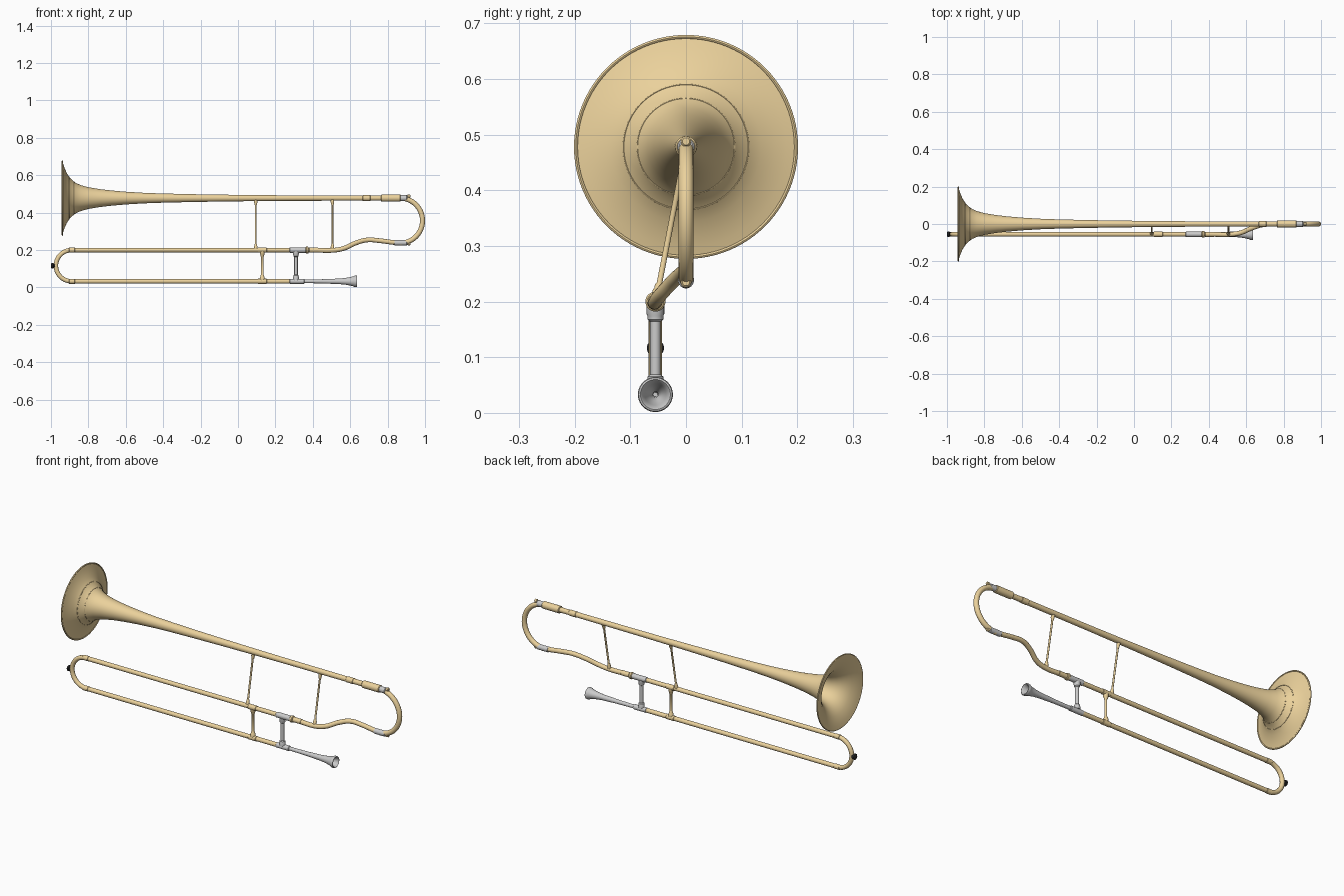
import bpy, bmesh, math
from mathutils import Vector

if "Cube" in bpy.data.objects:
    bpy.data.objects.remove(bpy.data.objects["Cube"])


def material(name, col):
    m = bpy.data.materials.new(name)
    m.diffuse_color = (*col, 1)
    m.use_nodes = True
    m.node_tree.nodes["Principled BSDF"].inputs["Base Color"].default_value = m.diffuse_color
    return m


BRASS = material("brass", (0.83, 0.64, 0.33))
BLACK = material("black_rubber", (0.02, 0.02, 0.02))
SILVER = None
SY, TOP, LOW, BELL = -0.055, 0.2, 0.033, 0.478   # slide y, slide tube heights, bell axis height


def finish(ob, mat):
    if mat:
        ob.data.materials.append(mat)
    bpy.ops.object.select_all(action='DESELECT')
    ob.select_set(True)
    bpy.context.view_layer.objects.active = ob
    bpy.ops.object.shade_smooth_by_angle(angle=math.radians(40))
    return ob


def lathe(name, prof, origin, mat=BRASS, axis=(1, 0, 0), n=32):
    """Revolve (distance, radius) points around an axis through origin."""
    q = Vector((0, 0, 1)).rotation_difference(Vector(axis))
    o = Vector(origin)
    bm = bmesh.new()
    rings = []
    for d, r in prof:
        cnt = 1 if r < 1e-6 else n
        rings.append([bm.verts.new(o + q @ Vector((r * math.cos(2 * math.pi * i / n),
                                                   r * math.sin(2 * math.pi * i / n), d)))
                      for i in range(cnt)])
    for a, b in zip(rings, rings[1:]):
        for i in range(n):
            j = (i + 1) % n
            vs = [a[i % len(a)], a[j % len(a)], b[j % len(b)], b[i % len(b)]]
            vs = list(dict.fromkeys(vs))
            if len(vs) > 2:
                bm.faces.new(vs)
    bmesh.ops.recalc_face_normals(bm, faces=bm.faces)
    me = bpy.data.meshes.new(name)
    bm.to_mesh(me)
    bm.free()
    ob = bpy.data.objects.new(name, me)
    bpy.context.collection.objects.link(ob)
    return finish(ob, mat)


def sleeve(name, x0, x1, r, y, z, mat=BRASS):
    """Capped collar with bevelled ends."""
    b = min(0.003, (x1 - x0) / 4)
    return lathe(name, [(x0, 0), (x0, r - b), (x0 + b, r), (x1 - b, r), (x1, r - b), (x1, 0)],
                 (0, y, z), mat)


def pipe(name, pts, r, mat=BRASS, smooth=False):
    """Round tube along a path."""
    cu = bpy.data.curves.new(name, 'CURVE')
    cu.dimensions = '3D'
    cu.bevel_depth, cu.bevel_resolution = r, 6
    cu.use_fill_caps = True
    cu.resolution_u = 10
    sp = cu.splines.new('BEZIER' if smooth else 'POLY')
    store = sp.bezier_points if smooth else sp.points
    store.add(len(pts) - 1)
    for p, c in zip(store, pts):
        if smooth:
            p.co = c
            p.handle_left_type = p.handle_right_type = 'AUTO'
        else:
            p.co = (*c, 1)
    tmp = bpy.data.objects.new(name, cu)
    bpy.context.collection.objects.link(tmp)
    bpy.context.view_layer.update()
    me = bpy.data.meshes.new_from_object(tmp.evaluated_get(bpy.context.evaluated_depsgraph_get()))
    bpy.data.objects.remove(tmp)
    ob = bpy.data.objects.new(name, me)
    bpy.context.collection.objects.link(ob)
    return finish(ob, mat)


def brace(name, a, b, r, foot, mat=BRASS):
    """Rod with a flared foot and a bead at both ends."""
    a, b = Vector(a), Vector(b)
    L = (b - a).length
    half = [(0, 0), (0, foot), (0.014, foot), (0.018, r * 1.5), (0.024, r * 1.5), (0.028, r)]
    lathe(name, half + [(L - d, q) for d, q in reversed(half)], a, mat, (b - a).normalized(), 20)


def arc(cx, y, cz, r, a0, a1, n=28):
    return [(cx + r * math.cos(math.radians(a0 + (a1 - a0) * i / n)), y,
             cz + r * math.sin(math.radians(a0 + (a1 - a0) * i / n))) for i in range(n + 1)]


# bell flare with inner wall
outer = [(0.78, .0135), (0.3, .0145), (0.1, .016), (-0.1, .0185), (-0.25, .021), (-0.4, .0245),
         (-0.5, .028), (-0.6, .034), (-0.68, .041), (-0.74, .048), (-0.8, .058), (-0.84, .069),
         (-0.865, .080), (-0.885, .095), (-0.902, .113), (-0.916, .135), (-0.927, .16),
         (-0.934, .18), (-0.939, .199)]
inner = [(x - 0.003, r - 0.002) for x, r in reversed(outer)]
lathe("bell", outer + inner, (0, 0, BELL), n=96)

# rolled rim and seam rings on the bell
def ring(name, x, R, t):
    lathe(name, [(x + t * math.cos(k * math.pi / 5), R + t * math.sin(k * math.pi / 5))
                 for k in range(11)], (0, 0, BELL), n=96)

ring("bell_rim", -0.939, 0.198, 0.0035)
ring("bell_seam_outer", -0.902, 0.1125, 0.0018)
ring("bell_seam_inner", -0.8755, 0.0875, 0.0016)

# tuning slide: sleeve, ferrules, bow and end nubs
sleeve("bell_tube_ring", 0.665, 0.71, 0.0155, 0, BELL)
sleeve("tuning_sleeve", 0.765, 0.87, 0.0195, 0, BELL)
sleeve("tuning_ferrule_upper", 0.86, 0.905, 0.0155, 0, BELL, SILVER)
pipe("tuning_bow", arc(0.866, 0, 0.3575, 0.1205, 90, -90, 40), 0.0135)
sleeve("tuning_ferrule_lower", 0.835, 0.905, 0.0145, 0, 0.239, SILVER)
for nm, z in (("upper", 0.488), ("lower", 0.235)):
    sleeve("tuning_nub_" + nm, 0.905, 0.922, 0.0095, 0, z)

# neck pipe from the slide to the tuning bow
pipe("neck_pipe", [(0.40, SY, TOP), (0.52, SY, TOP), (0.57, -0.047, 0.211), (0.63, -0.022, 0.238),
                   (0.69, -0.004, 0.254), (0.76, 0, 0.25), (0.83, 0, 0.241), (0.87, 0, 0.238)],
     0.0125, smooth=True)

# hand slide: two tubes and the end bow
mid, rad = (TOP + LOW) / 2, (TOP - LOW) / 2
for nm, z, x1 in (("upper", TOP, 0.42), ("lower", LOW, 0.31)):
    pipe("slide_tube_" + nm, [(-0.89, SY, z), (x1, SY, z)], 0.012)
    sleeve("slide_bow_ferrule_" + nm, -0.905, -0.87, 0.0132, SY, z)
    sleeve("brace_collar_" + nm, 0.105, 0.155, 0.0138, SY, z)
pipe("slide_bow", arc(-0.89, SY, mid, rad, 90, 270), 0.012)
lathe("bumper", [(-1.0, 0), (-1.0, .010), (-0.996, .0155), (-0.988, .0155), (-0.985, .012),
                 (-0.975, .011), (-0.975, 0)], (0, SY, mid), BLACK, n=24)

# silver slide collars and locking ring
sleeve("slide_collar_upper", 0.275, 0.365, 0.0145, SY, TOP, SILVER)
sleeve("lock_ring", 0.362, 0.378, 0.018, SY, TOP)
sleeve("neck_collar", 0.378, 0.43, 0.0135, SY, TOP)
sleeve("slide_collar_lower", 0.275, 0.355, 0.0135, SY, LOW, SILVER)

# braces
brace("slide_brace", (0.13, SY, LOW + 0.008), (0.13, SY, TOP - 0.008), 0.0065, 0.013)
brace("grip_brace", (0.31, SY, LOW + 0.008), (0.31, SY, TOP - 0.008), 0.0095, 0.016, SILVER)
for nm, x in (("front", 0.095), ("rear", 0.505)):
    brace("bell_brace_" + nm, (x, SY + 0.002, TOP + 0.006), (x, -0.002, BELL - 0.010), 0.005, 0.0095)

# mouthpiece with hollow cup
lathe("mouthpiece", [(0.35, 0), (0.35, .0095), (0.42, .0105), (0.47, .0115), (0.495, .013),
                     (0.54, .0145), (0.575, .018), (0.60, .0225), (0.618, .0275), (0.623, .0305),
                     (0.631, .0315), (0.636, .030), (0.637, .027), (0.633, .0235), (0.615, .019),
                     (0.595, .011), (0.580, .005), (0.56, .004), (0.56, 0)],
      (0, SY, LOW), SILVER, n=40)
